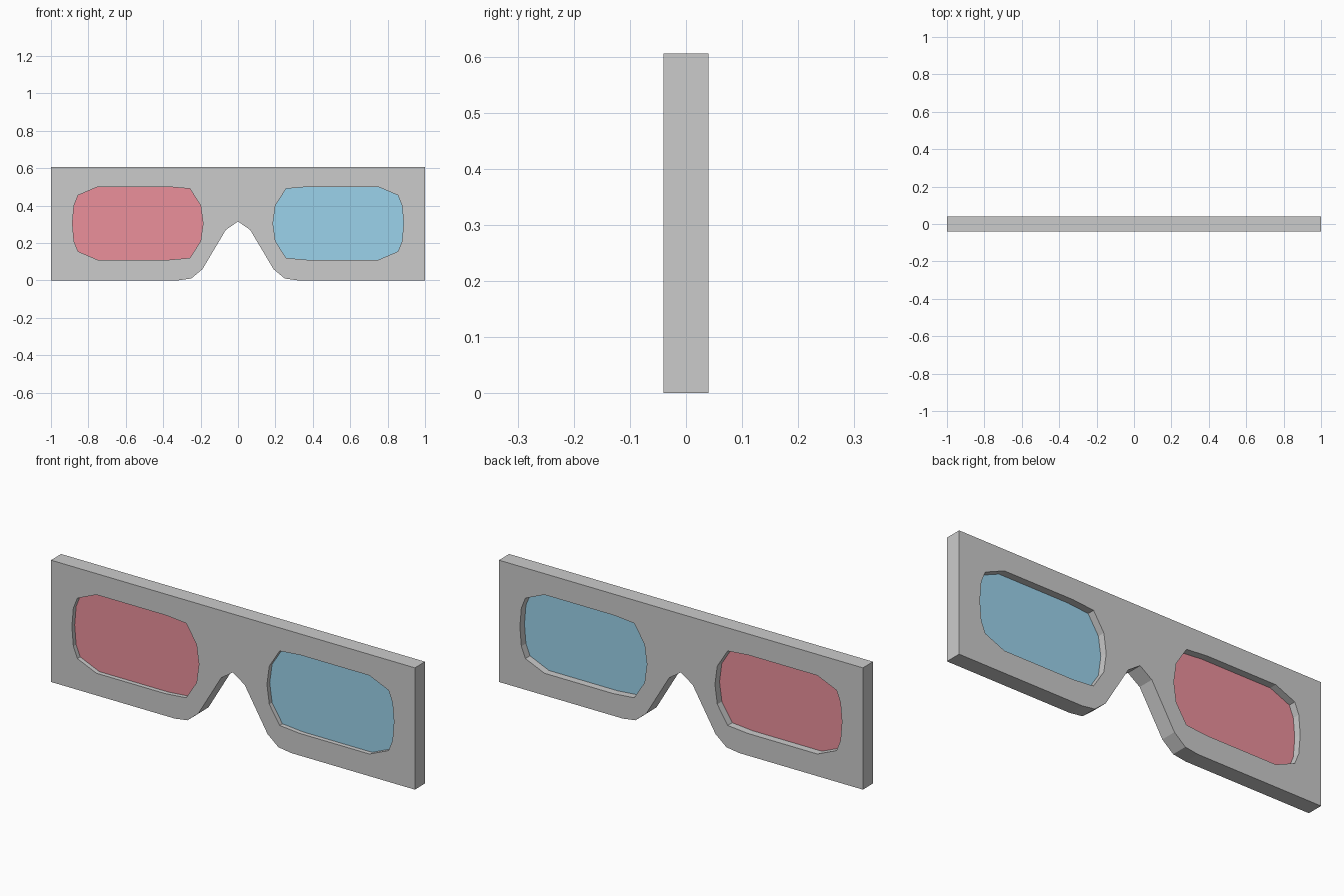
import bpy, bmesh

if "Cube" in bpy.data.objects:
    bpy.data.objects.remove(bpy.data.objects["Cube"])


def plate(name, loops, y0, y1, color=None):
    """Flat plate from closed x/z outlines (later ones are holes), from y0 to y1."""
    bm = bmesh.new()
    edges = []
    for loop in loops:
        vs = [bm.verts.new((x, y0, z)) for x, z in loop]
        edges += [bm.edges.new((a, b)) for a, b in zip(vs, vs[1:] + vs[:1])]
    bmesh.ops.triangle_fill(bm, edges=edges, use_beauty=True, normal=(0, -1, 0))
    ext = bmesh.ops.extrude_face_region(bm, geom=bm.faces[:], use_keep_orig=True)
    moved = [g for g in ext["geom"] if isinstance(g, bmesh.types.BMVert)]
    bmesh.ops.translate(bm, verts=moved, vec=(0, y1 - y0, 0))
    bmesh.ops.recalc_face_normals(bm, faces=bm.faces[:])
    mesh = bpy.data.meshes.new(name)
    bm.to_mesh(mesh)
    bm.free()
    obj = bpy.data.objects.new(name, mesh)
    bpy.context.collection.objects.link(obj)
    if color:
        mat = bpy.data.materials.new(name + "_tint")
        mat.diffuse_color = (*color, 1)
        mat.use_nodes = True
        mat.node_tree.nodes["Principled BSDF"].inputs["Base Color"].default_value = mat.diffuse_color
        mesh.materials.append(mat)
    return obj


def mirrored(points):
    return [(-x, z) for x, z in points]


# Lens outline on the +x side: upper half, then reflected about mid height
MID = 0.305
upper = [(0.257, 0.49), (0.37, 0.5), (0.75, 0.5), (0.855, 0.455), (0.877, 0.4)]
lens = ([(0.187, MID), (0.2, 0.4)] + upper + [(0.885, MID)]
        + [(x, 2 * MID - z) for x, z in reversed(upper)] + [(0.2, 0.21)])

# Frame outline with nose notch, half profile mirrored
half = [(0.065, 0.27), (0.19, 0.06), (0.25, 0.01), (0.32, 0.0), (1, 0), (1, 0.605)]
outline = [(0, 0.315)] + half + mirrored(reversed(half))

plate("frame", [outline, lens, mirrored(lens)], -0.04, 0.04)

# Tinted lenses, recessed from both faces
plate("red_lens", [mirrored(lens)], -0.018, 0.004, (0.83, 0.28, 0.33))
plate("blue_lens", [lens], -0.018, 0.004, (0.33, 0.65, 0.83))
